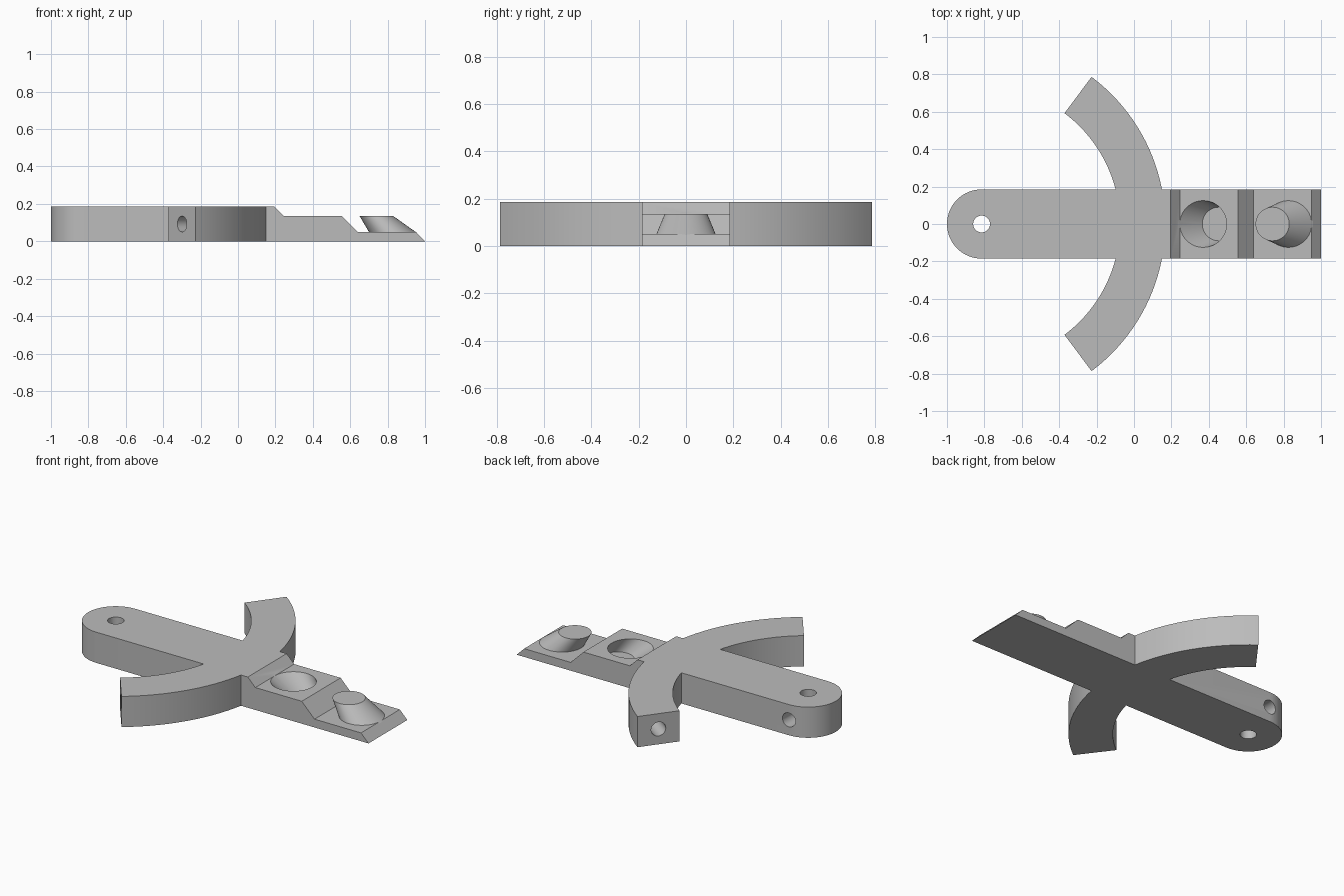
import bpy, bmesh
from math import asin, cos, sin, pi, radians
from mathutils import Vector

if "Cube" in bpy.data.objects:
    bpy.data.objects.remove(bpy.data.objects["Cube"], do_unlink=True)

PIVOT = -0.815          # x of the pivot hole, also centre of the arms
HALF, TOP = 0.185, 0.185
INNER, OUTER, SWEEP = 0.74, 0.982, radians(53.2)

grey = bpy.data.materials.new("plain grey")
grey.use_nodes = True
grey.diffuse_color = (0.5, 0.5, 0.5, 1)
grey.node_tree.nodes["Principled BSDF"].inputs["Base Color"].default_value = (0.5, 0.5, 0.5, 1)


def loft(name, bottom, top):
    """Solid between two matching rings of points."""
    bm = bmesh.new()
    a = [bm.verts.new(p) for p in bottom]
    b = [bm.verts.new(p) for p in top]
    bm.faces.new(a)
    bm.faces.new(b)
    for i in range(len(a)):
        j = (i + 1) % len(a)
        bm.faces.new((a[i], a[j], b[j], b[i]))
    bmesh.ops.recalc_face_normals(bm, faces=bm.faces)
    mesh = bpy.data.meshes.new(name)
    bm.to_mesh(mesh)
    bm.free()
    mesh.materials.append(grey)
    ob = bpy.data.objects.new(name, mesh)
    bpy.context.collection.objects.link(ob)
    return ob


def ring(centre, radius, axis=(0, 0, 1), n=48):
    """Circle of points around an axis."""
    turn = Vector((0, 0, 1)).rotation_difference(Vector(axis))
    return [Vector(centre) + turn @ Vector((radius * cos(2 * pi * i / n),
                                            radius * sin(2 * pi * i / n), 0)) for i in range(n)]


def rod(name, start, end, radius):
    axis = Vector(end) - Vector(start)
    return loft(name, ring(start, radius, axis), ring(end, radius, axis))


def arc(radius, a0, a1, n):
    return [(PIVOT + radius * cos(a0 + (a1 - a0) * i / n),
             radius * sin(a0 + (a1 - a0) * i / n)) for i in range(n + 1)]


def cut(target, cutter):
    mod = target.modifiers.new("cut", 'BOOLEAN')
    mod.operation, mod.solver, mod.object = 'DIFFERENCE', 'EXACT', cutter
    bpy.context.view_layer.objects.active = target
    bpy.ops.object.modifier_apply(modifier=mod.name)
    bpy.data.objects.remove(cutter, do_unlink=True)


# Bar with rounded end and two curved arms, as one mirrored outline
half = (arc(HALF, pi, pi / 2, 16)
        + arc(INNER, asin(HALF / INNER), SWEEP, 16)
        + arc(OUTER, SWEEP, asin(HALF / OUTER), 16)
        + [(1, HALF)])
outline = half + [(x, -y) for x, y in reversed(half[1:])]
body = loft("bar_with_arms", [(x, y, 0) for x, y in outline], [(x, y, TOP) for x, y in outline])

# Stepped joint end
steps = [(0.145, 0.235), (0.245, 0.135), (0.555, 0.135), (0.64, 0.05), (0.95, 0.05),
         (1.05, -0.05), (1.05, 0.235)]
cut(body, loft("steps_cutter", [(x, -0.3, z) for x, z in steps], [(x, 0.3, z) for x, z in steps]))

# Slanted tapering socket
cut(body, loft("socket_cutter", ring((0.455, 0, 0.05), 0.09), ring((0.3615, 0, 0.1435), 0.1285)))

# Pivot hole, side hole and blind holes in the arm ends
cut(body, rod("pivot_cutter", (PIVOT, 0, -0.1), (PIVOT, 0, 0.3), 0.045))
cut(body, rod("side_cutter", (PIVOT, 0, TOP / 2), (PIVOT, 0.3, TOP / 2), 0.042))
for side in (1, -1):
    mid = (INNER + OUTER) / 2
    end = Vector((PIVOT + mid * cos(SWEEP), side * mid * sin(SWEEP), TOP / 2))
    out = Vector((-sin(SWEEP), side * cos(SWEEP), 0))
    cut(body, rod("arm_end_cutter", end - out * 0.2, end + out * 0.1, 0.042))

# Slanted tapering peg
peg = loft("slanted_peg", ring((0.83, 0, 0.045), 0.127), ring((0.74, 0, 0.135), 0.09))

for ob in (body, peg):
    bpy.ops.object.select_all(action='DESELECT')
    ob.select_set(True)
    bpy.context.view_layer.objects.active = ob
    bpy.ops.object.shade_smooth_by_angle(angle=radians(30))
